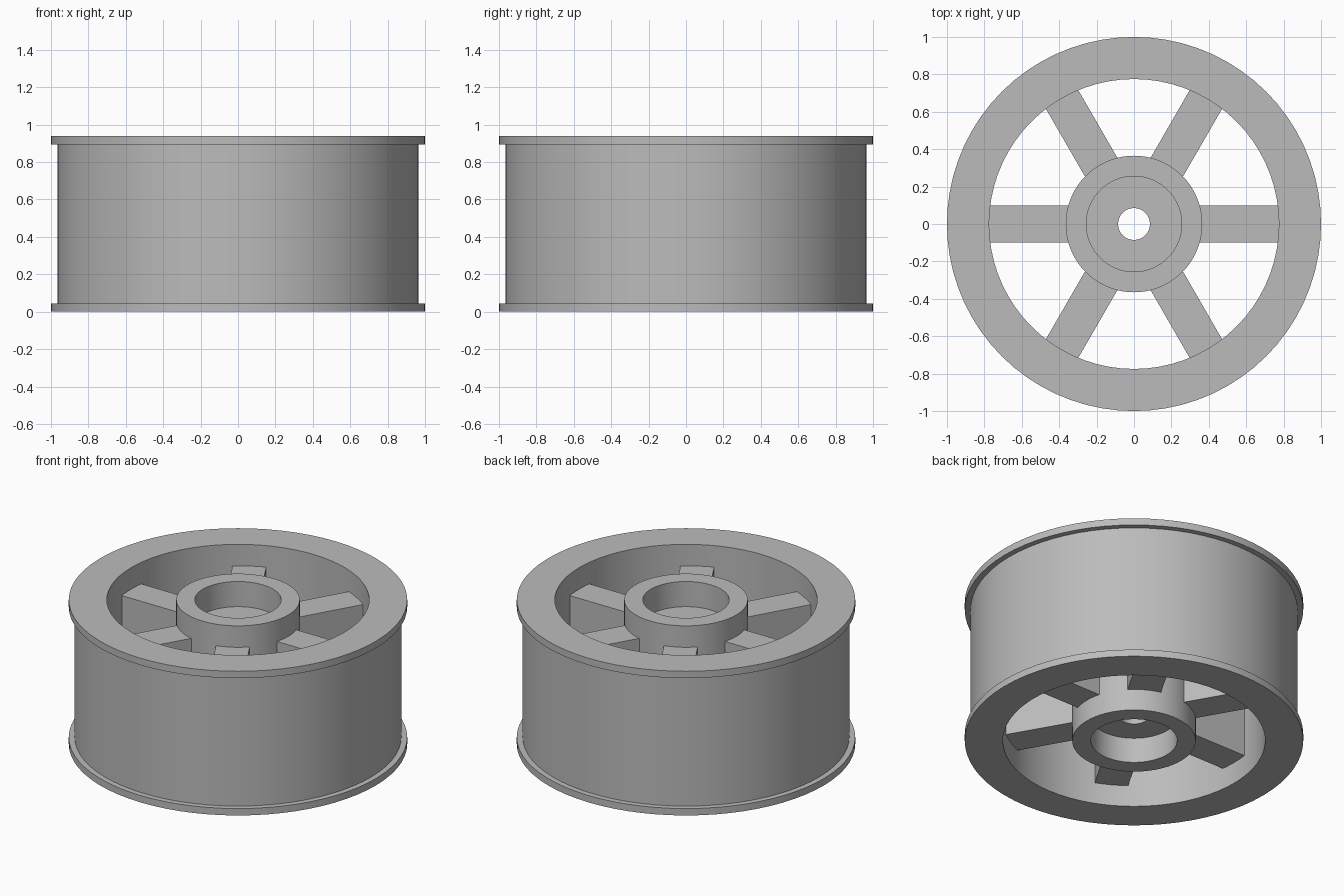
import bpy
import bmesh
import math
from mathutils import Matrix, Vector

cube = bpy.data.objects.get("Cube")
if cube:
    bpy.data.objects.remove(cube, do_unlink=True)

HEIGHT = 0.94
SEGMENTS = 72

grey = bpy.data.materials.new("plain grey")
grey.use_nodes = True
colour = (0.5, 0.5, 0.5, 1)
grey.diffuse_color = colour
grey.node_tree.nodes["Principled BSDF"].inputs["Base Color"].default_value = colour


def finish(name, bm):
    bmesh.ops.recalc_face_normals(bm, faces=bm.faces)
    mesh = bpy.data.meshes.new(name)
    bm.to_mesh(mesh)
    bm.free()
    mesh.materials.append(grey)
    obj = bpy.data.objects.new(name, mesh)
    bpy.context.collection.objects.link(obj)
    bpy.ops.object.select_all(action="DESELECT")
    obj.select_set(True)
    bpy.context.view_layer.objects.active = obj
    bpy.ops.object.shade_smooth_by_angle(angle=math.radians(30))
    return obj


def lathe(name, half_profile):
    """Mirror a (radius, z) half profile about mid height and spin it."""
    profile = half_profile + [(r, HEIGHT - z) for r, z in reversed(half_profile)]
    bm = bmesh.new()
    verts = [bm.verts.new((r, 0, z)) for r, z in profile]
    edges = [bm.edges.new((v, verts[i - 1])) for i, v in enumerate(verts)]
    bmesh.ops.spin(bm, geom=verts + edges, axis=(0, 0, 1), cent=(0, 0, 0),
                   angle=math.tau, steps=SEGMENTS, use_merge=True)
    bmesh.ops.remove_doubles(bm, verts=bm.verts, dist=0.0001)
    return finish(name, bm)


# Barrel with a thin flange at each end
lathe("flanged_rim", [(0.775, 0), (1, 0), (1, 0.045), (0.965, 0.045)])

# Hub with a bearing recess at each end and a through bore
lathe("hub", [(0.085, 0.164), (0.255, 0.164), (0.255, 0), (0.365, 0)])

# Six spokes, ends buried in the hub and rim
inner, outer, width, low = 0.33, 0.81, 0.2, 0.14
for i in range(6):
    bm = bmesh.new()
    bmesh.ops.create_cube(bm, size=1)
    size = Vector((outer - inner, width, HEIGHT - 2 * low))
    bmesh.ops.scale(bm, vec=size, verts=bm.verts)
    bmesh.ops.translate(bm, vec=((inner + outer) / 2, 0, HEIGHT / 2), verts=bm.verts)
    bmesh.ops.rotate(bm, cent=(0, 0, 0), verts=bm.verts,
                     matrix=Matrix.Rotation(math.radians(60 * i), 3, "Z"))
    finish(f"spoke_{i + 1}", bm)
